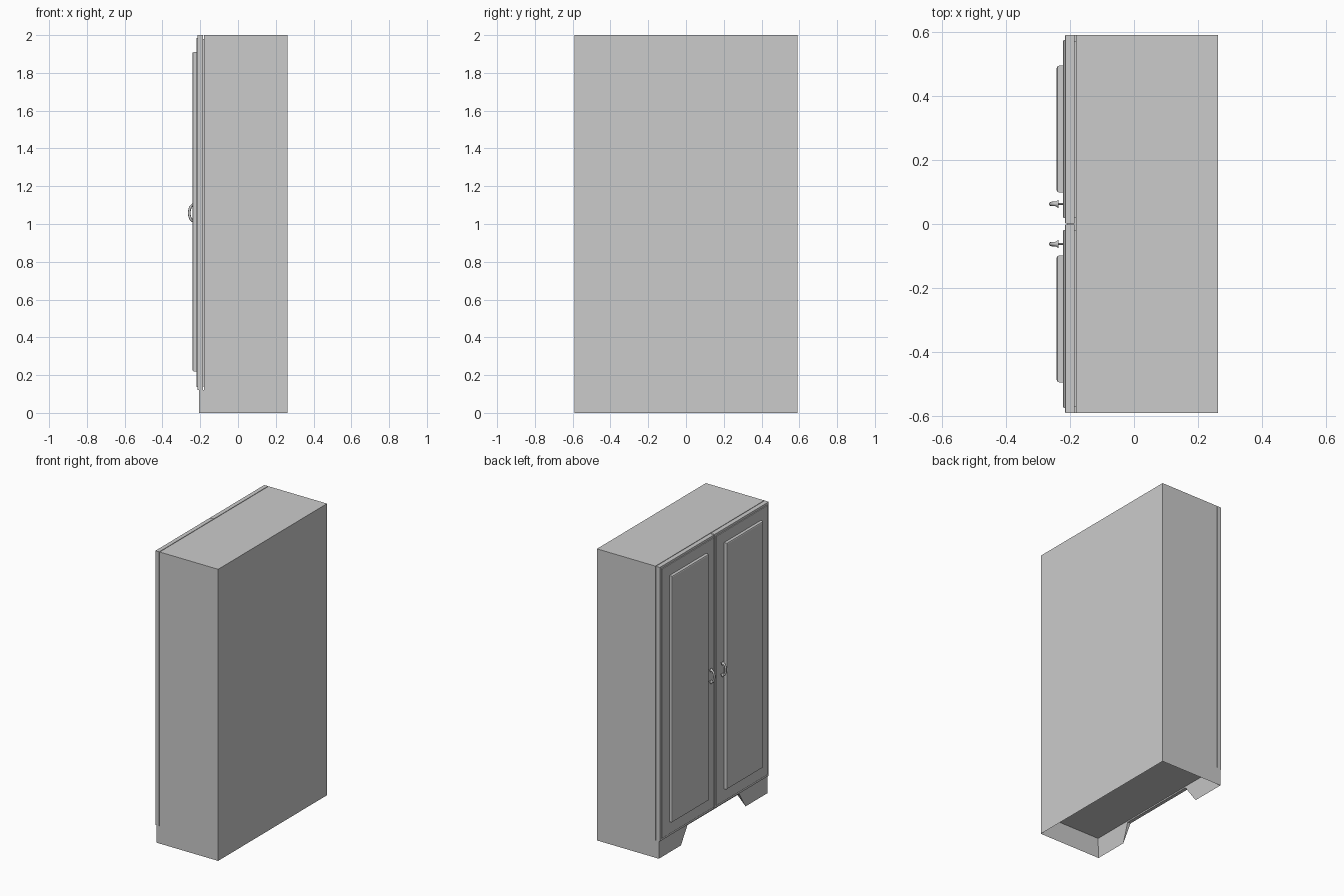
import bpy, bmesh, math
from mathutils import Vector

cube = bpy.data.objects.get("Cube")
if cube:
    bpy.data.objects.remove(cube, do_unlink=True)

grey = bpy.data.materials.new("plain_grey")
grey.use_nodes = True
GREY = (0.6, 0.6, 0.6, 1)
grey.diffuse_color = GREY
grey.node_tree.nodes["Principled BSDF"].inputs["Base Color"].default_value = GREY

HALF_W, BASE_Z, TOP = 0.59, 0.12, 2.0
BODY_FRONT, BACK = -0.181, 0.2625


def add_object(name, bm):
    bmesh.ops.recalc_face_normals(bm, faces=bm.faces)
    mesh = bpy.data.meshes.new(name)
    bm.to_mesh(mesh)
    bm.free()
    obj = bpy.data.objects.new(name, mesh)
    bpy.context.collection.objects.link(obj)
    mesh.materials.append(grey)
    return obj


def box(name, lo, hi, bevel=0, segments=2):
    bm = bmesh.new()
    bmesh.ops.create_cube(bm, size=1)
    lo, hi = Vector(lo), Vector(hi)
    for v in bm.verts:
        v.co = (lo + hi) / 2 + v.co * (hi - lo)
    if bevel:
        front = [e for e in bm.edges if all(v.co.x < lo.x + 1e-5 for v in e.verts)]
        bmesh.ops.bevel(bm, geom=front, offset=bevel, segments=segments,
                        profile=0.5, affect='EDGES')
    return add_object(name, bm)


def extrude_profile(points, vector):
    bm = bmesh.new()
    face = bm.faces.new([bm.verts.new(p) for p in points])
    out = bmesh.ops.extrude_face_region(bm, geom=[face], use_keep_orig=True)
    moved = [g for g in out["geom"] if isinstance(g, bmesh.types.BMVert)]
    bmesh.ops.translate(bm, verts=moved, vec=vector)
    bmesh.ops.recalc_face_normals(bm, faces=bm.faces)
    return bm


# Cabinet body: side profile pulled across, with a hollow plinth underneath
profile = [(BACK, 0), (BACK, TOP), (BODY_FRONT, TOP), (BODY_FRONT, BASE_Z),
           (-0.207, BASE_Z), (-0.207, 0)]
bm = extrude_profile([(x, -HALF_W, z) for x, z in profile], (0, 2 * HALF_W, 0))
bm.normal_update()
bottom = [f for f in bm.faces if f.normal.z < -0.9 and f.calc_center_median().z < 0.01]
bmesh.ops.inset_region(bm, faces=bottom, thickness=0.036)
bmesh.ops.translate(bm, verts=bottom[0].verts[:], vec=(0, 0, BASE_Z))
body = add_object("cabinet_body", bm)

# Trapezoid opening that leaves two bracket feet at the front
opening = [(-0.363, -0.02), (-0.28, 0.112), (0.28, 0.112), (0.363, -0.02)]
cutter = add_object("plinth_cutter",
                    extrude_profile([(-0.3, y, z) for y, z in opening], (0.18, 0, 0)))
cutter.hide_render = True
cutter.hide_set(True)
cut = body.modifiers.new("plinth_opening", 'BOOLEAN')
cut.operation = 'DIFFERENCE'
cut.object = cutter
cut.solver = 'EXACT'
bpy.context.view_layer.objects.active = body
bpy.ops.object.modifier_apply(modifier=cut.name)
bpy.data.objects.remove(cutter, do_unlink=True)


def mirrored_box(name, side, x0, x1, y0, y1, z0, z1, bevel=0):
    ys = sorted((side * y0, side * y1))
    return box(name, (x0, ys[0], z0), (x1, ys[1], z1), bevel)


def handle(side, label):
    y, mid, half = side * 0.0625, 1.059, 0.04
    # Arched grip
    curve = bpy.data.curves.new(label + "_handle_grip", 'CURVE')
    curve.dimensions = '3D'
    curve.bevel_depth = 0.007
    curve.bevel_resolution = 2
    curve.use_fill_caps = True
    spline = curve.splines.new('POLY')
    steps = 12
    spline.points.add(steps)
    for i, p in enumerate(spline.points):
        a = math.pi * i / steps
        p.co = (-0.239 - 0.019 * math.sin(a), y, mid - half * math.cos(a), 1)
    grip = bpy.data.objects.new(label + "_handle_grip", curve)
    bpy.context.collection.objects.link(grip)
    curve.materials.append(grey)
    # Flared rosettes and thin fixing pins
    for end, where in ((-1, "lower"), (1, "upper")):
        for part, r1, r2, x0, x1 in (("rosette", 0.013, 0.007, -0.235, -0.245),
                                     ("pin", 0.003, 0.003, -0.215, -0.237)):
            bm = bmesh.new()
            bmesh.ops.create_cone(bm, cap_ends=True, segments=16, radius1=r1,
                                  radius2=r2, depth=1)
            for v in bm.verts:
                cx, cy, cz = v.co
                v.co = (x0 + (cz + 0.5) * (x1 - x0), y + cy, mid + end * half + cx)
            add_object(f"{label}_handle_{where}_{part}", bm)


# Doors, each with a raised field, a raised panel and a handle
for side, label in ((1, "rear"), (-1, "near")):
    mirrored_box(label + "_door", side, -0.215, -0.185, 0.002, HALF_W, BASE_Z, TOP, 0.002)
    mirrored_box(label + "_door_field", side, -0.221, -0.214, 0.018, 0.574,
                 BASE_Z + 0.016, TOP - 0.016, 0.003)
    mirrored_box(label + "_door_panel", side, -0.2415, -0.22, 0.098, 0.494, 0.22, 1.91, 0.008)
    # Recessed strip that joins the door to the body
    mirrored_box(label + "_door_seal", side, -0.186, -0.18, 0.02, 0.57, 0.14, 1.98)
    handle(side, label)

# Smooth the handles while keeping sharp edges
for obj in bpy.context.scene.objects:
    if "rosette" in obj.name or "pin" in obj.name:
        bpy.ops.object.select_all(action='DESELECT')
        obj.select_set(True)
        bpy.context.view_layer.objects.active = obj
        bpy.ops.object.shade_smooth_by_angle(angle=math.radians(40))
